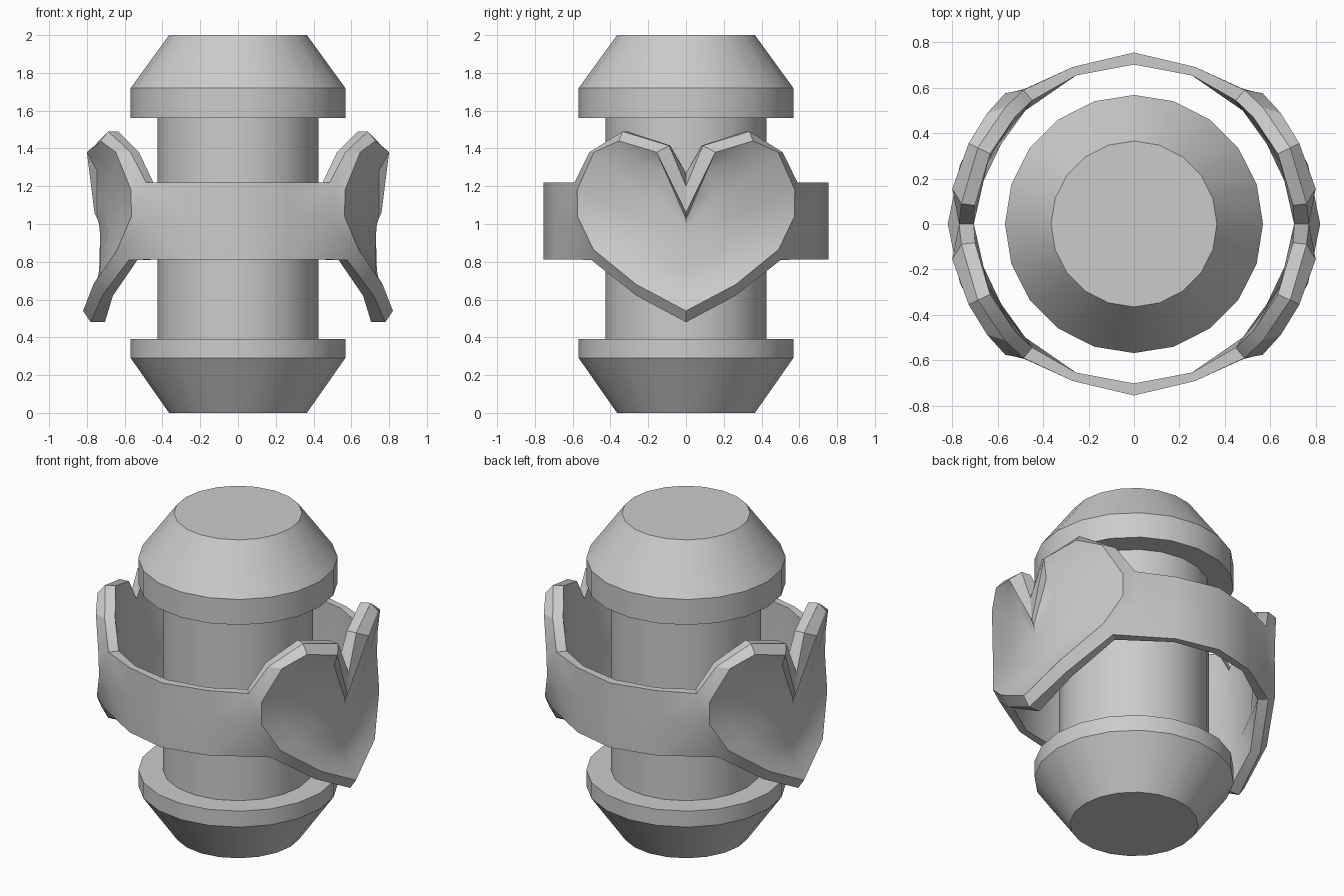
import bpy, bmesh
from math import sin, cos, radians, tau

if "Cube" in bpy.data.objects:
    bpy.data.objects.remove(bpy.data.objects["Cube"])


def finish(bm, name):
    bmesh.ops.remove_doubles(bm, verts=bm.verts, dist=0.0005)
    bmesh.ops.recalc_face_normals(bm, faces=bm.faces)
    me = bpy.data.meshes.new(name)
    bm.to_mesh(me)
    bm.free()
    ob = bpy.data.objects.new(name, me)
    bpy.context.collection.objects.link(ob)
    bpy.ops.object.select_all(action='DESELECT')
    ob.select_set(True)
    bpy.context.view_layer.objects.active = ob
    bpy.ops.object.shade_smooth_by_angle(angle=radians(30))
    return ob


# Central spool: 20-sided turned profile (radius, height)
profile = [(.365, 0), (.568, .29), (.568, .39), (.427, .39),
           (.427, 1.56), (.568, 1.56), (.568, 1.72), (.365, 2)]
N = 20
bm = bmesh.new()
rings = [[bm.verts.new((r * cos(tau * k / N), r * sin(tau * k / N), z))
          for k in range(N)] for r, z in profile]
for lo, hi in zip(rings, rings[1:]):
    for k in range(N):
        j = (k + 1) % N
        bm.faces.new((lo[k], lo[j], hi[j], hi[k]))
bm.faces.new(rings[0])
bm.faces.new(rings[-1])
finish(bm, "spool")

# Heart half outlines from notch to tip: (angle, height, radius)
outline = [(0, 1.27), (6.7, 1.415), (26, 1.49), (42, 1.38), (50.5, 1.22),
           (51, 1.02), (41, .81), (20, .62), (0, .48)]
back = [(a, z, .705) for a, z in outline]
edge = [(a, z, .765) for a, z in outline]
edge[0] = (0, 1.20, .77)
edge[8] = (0, .48, .78)
lip = [(0, 1.06, .76), (11, 1.38, .815), (26, 1.44, .81), (37, 1.38, .81),
       (45.5, 1.18, .808), (45.5, 1.04, .805), (37.5, .865, .805),
       (19, .68, .81), (0, .54, .82)]
MID = .94


def scaled(loop, s, r):
    return [(a * s, MID + (z - MID) * s, r) for a, z, _ in loop]


dish_outer = scaled(lip, .78, .755)
dish_inner = scaled(lip, .45, .735)
dish_outer[0] = (0, 1.03, .745)
inside = scaled(back, .5, .705)

# Band: one quarter is built and mirrored to all four
bm = bmesh.new()
for sx in (1, -1):
    for sy in (1, -1):
        def make(loop):
            return [bm.verts.new((sx * r * cos(radians(a)), sy * r * sin(radians(a)), z))
                    for a, z, r in loop]

        def bridge(p, q, skip=()):
            for i in range(len(p) - 1):
                if i not in skip:
                    bm.faces.new((p[i], p[i + 1], q[i + 1], q[i]))

        def fan(loop, r):
            c = make([(0, MID, r)])[0]
            for u, v in zip(loop, loop[1:]):
                bm.faces.new((u, v, c))

        A, B, C, D, E, F = (make(l) for l in (back, edge, lip, dish_outer, dish_inner, inside))
        bridge(A, B, skip=(4, 5))
        bridge(B, C)
        bridge(C, D)
        bridge(D, E)
        fan(E, .73)
        bridge(A, F)
        fan(F, .705)
        # Connecting strap from the heart to the front or back middle
        inner, outer = A[4:7], B[4:7]
        for a, ri, ro in ((68.7, .702, .742), (90, .702, .755)):
            ni = make([(a, z, ri) for z in (1.22, 1.02, .813)])
            no = make([(a, z, ro) for z in (1.22, 1.02, .813)])
            bridge(inner, ni)
            bridge(outer, no)
            for e in (0, 2):
                bm.faces.new((inner[e], ni[e], no[e], outer[e]))
            inner, outer = ni, no
finish(bm, "heart_band")
